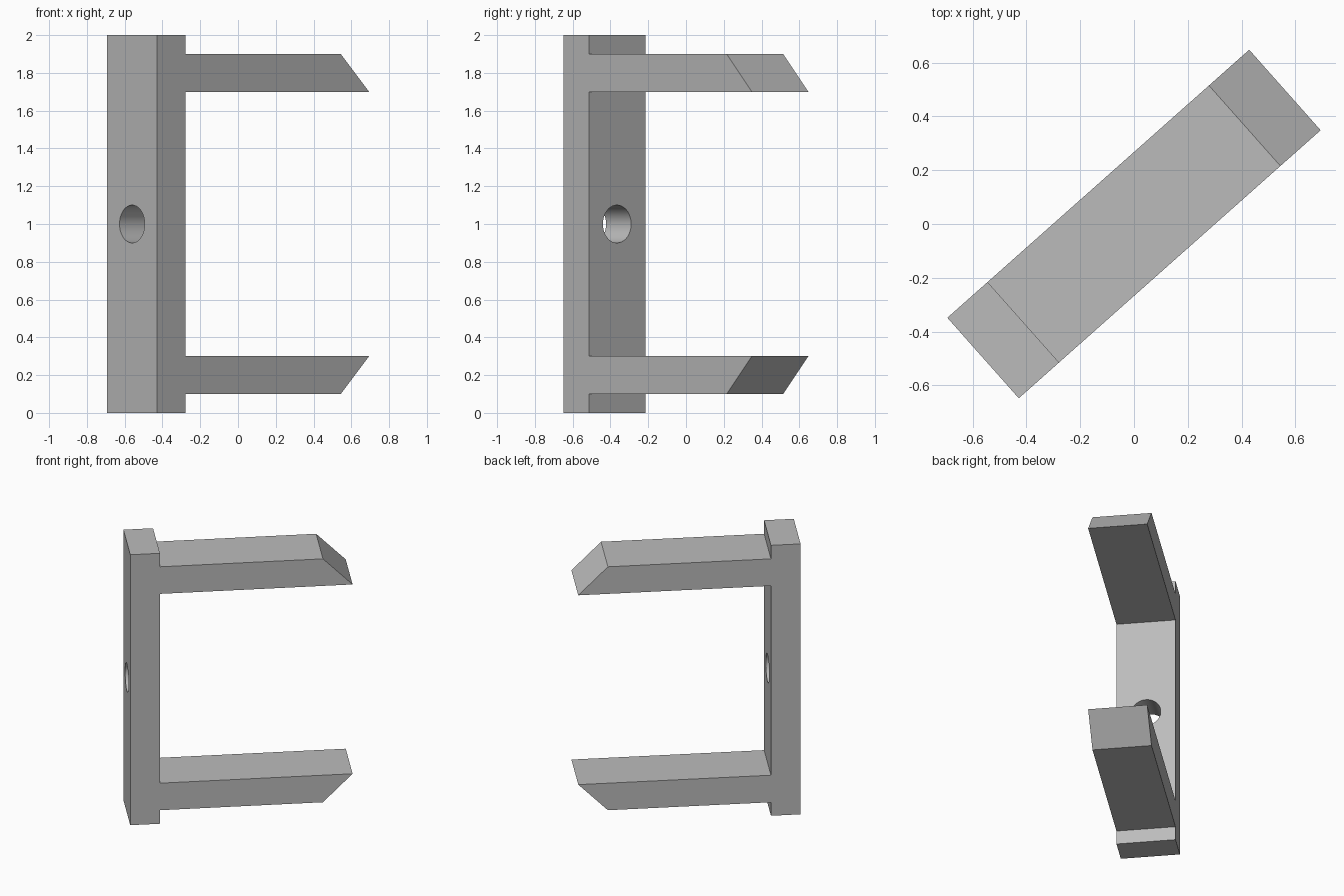
import bpy, bmesh, math
from mathutils import Matrix

cube = bpy.data.objects.get("Cube")
if cube:
    bpy.data.objects.remove(cube, do_unlink=True)

LENGTH, WIDTH, HEIGHT, PLATE = 1.5, 0.4, 2.0, 0.2
TURN = Matrix.Rotation(math.radians(41.6), 4, 'Z')

grey = bpy.data.materials.new("plain grey")
grey.use_nodes = True
colour = (0.5, 0.5, 0.5, 1)
grey.diffuse_color = colour
grey.node_tree.nodes["Principled BSDF"].inputs["Base Color"].default_value = colour


def make_object(name, bm):
    bmesh.ops.recalc_face_normals(bm, faces=bm.faces)
    mesh = bpy.data.meshes.new(name)
    bm.to_mesh(mesh)
    bm.free()
    mesh.materials.append(grey)
    obj = bpy.data.objects.new(name, mesh)
    bpy.context.collection.objects.link(obj)
    obj.matrix_world = TURN
    return obj


# Side profile: lower half as (distance along the arm, height), mirrored for the upper half
lower = [(0, 0), (PLATE, 0), (PLATE, 0.1), (1.3, 0.1), (LENGTH, 0.3), (PLATE, 0.3)]
profile = lower + [(x, HEIGHT - z) for x, z in reversed(lower)]

# Clamp body: back plate with two bevelled arms, extruded across its width
bm = bmesh.new()
face = bm.faces.new([bm.verts.new((x - LENGTH / 2, -WIDTH / 2, z)) for x, z in profile])
side = bmesh.ops.extrude_face_region(bm, geom=[face])
moved = [v for v in side["geom"] if isinstance(v, bmesh.types.BMVert)]
bmesh.ops.translate(bm, verts=moved, vec=(0, WIDTH, 0))
bracket = make_object("bracket", bm)

# Round hole through the middle of the plate
bm = bmesh.new()
place = Matrix.Translation((-LENGTH / 2 + PLATE / 2, 0, HEIGHT / 2))
bmesh.ops.create_cone(bm, cap_ends=True, segments=64, radius1=0.1, radius2=0.1,
                      depth=PLATE * 2, matrix=place @ Matrix.Rotation(math.pi / 2, 4, 'Y'))
cutter = make_object("hole_cutter", bm)
cutter.hide_render = True
cutter.hide_viewport = True

cut = bracket.modifiers.new("hole", 'BOOLEAN')
cut.operation = 'DIFFERENCE'
cut.solver = 'EXACT'
cut.object = cutter

# Smooth the hole wall while keeping the body edges sharp
bpy.context.view_layer.update()
bpy.ops.object.select_all(action='DESELECT')
bracket.select_set(True)
bpy.context.view_layer.objects.active = bracket
bpy.ops.object.modifier_apply(modifier=cut.name)
bpy.data.objects.remove(cutter, do_unlink=True)
bpy.ops.object.shade_smooth_by_angle(angle=math.radians(30))
